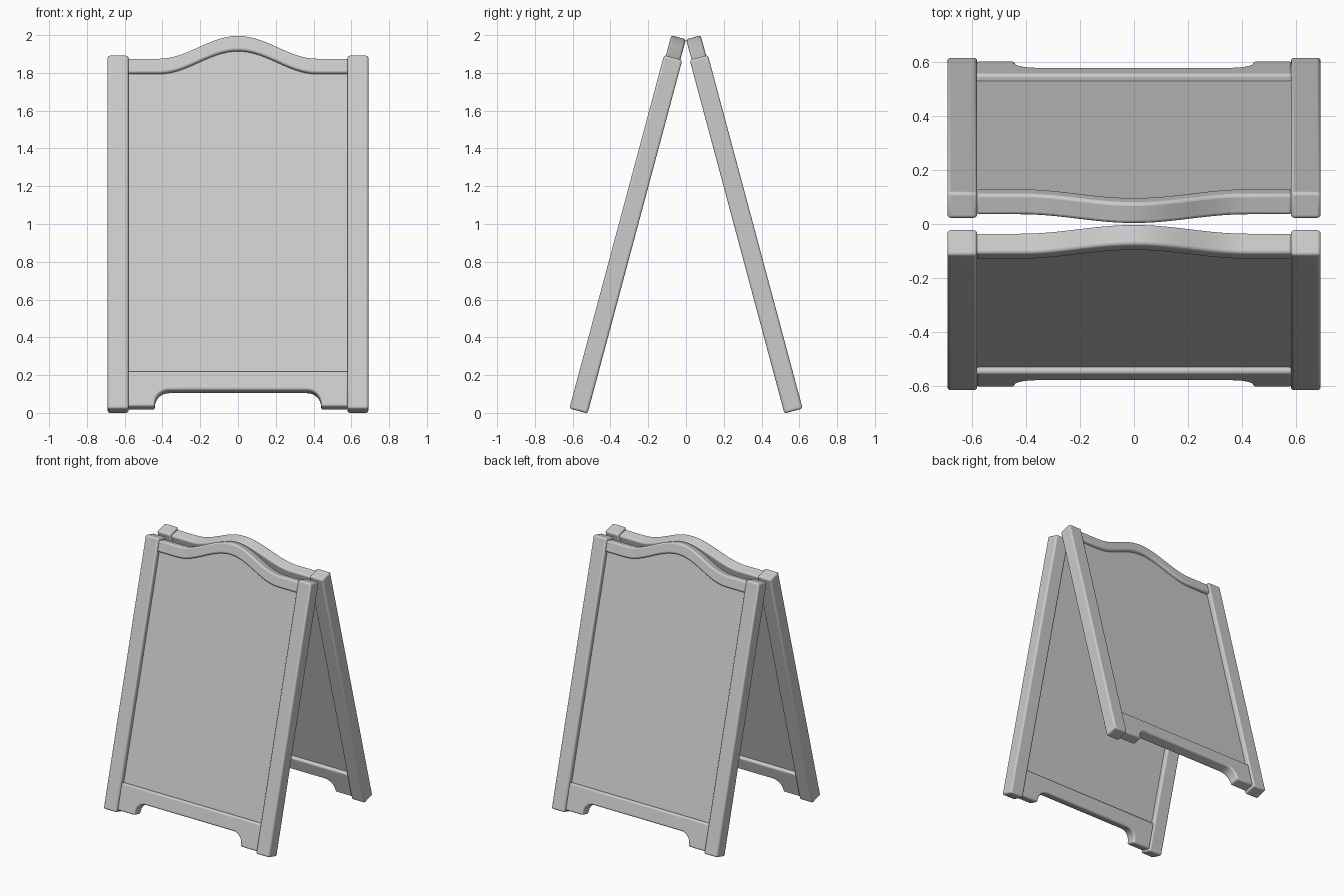
import bpy, bmesh
from math import sin, cos, pi, radians

if "Cube" in bpy.data.objects:
    bpy.data.objects.remove(bpy.data.objects["Cube"])

LEAN = radians(15)
HALF_SPREAD = 0.521


def prism(name, outline, v0, v1, back, bevel=0.012):
    """Extrude an (x, height) outline from depth v0 to v1, then lean it into place."""
    bm = bmesh.new()
    face = bm.faces.new([bm.verts.new((x, -v0, u)) for x, u in outline])
    ext = bmesh.ops.extrude_face_region(bm, geom=[face])
    moved = [g for g in ext["geom"] if isinstance(g, bmesh.types.BMVert)]
    bmesh.ops.translate(bm, verts=moved, vec=(0, v0 - v1, 0))
    bmesh.ops.recalc_face_normals(bm, faces=bm.faces)
    mesh = bpy.data.meshes.new(name)
    bm.to_mesh(mesh)
    bm.free()
    ob = bpy.data.objects.new(name, mesh)
    bpy.context.collection.objects.link(ob)
    ob.location = (0, HALF_SPREAD if back else -HALF_SPREAD, -0.003)
    ob.rotation_euler = (-LEAN, 0, pi if back else 0)
    if bevel:
        mod = ob.modifiers.new("soft_edges", "BEVEL")
        mod.width = bevel
        mod.segments = 3
        mod.limit_method = "ANGLE"
        mod.angle_limit = radians(40)
        mod.use_clamp_overlap = False
    bpy.ops.object.select_all(action="DESELECT")
    ob.select_set(True)
    bpy.context.view_layer.objects.active = ob
    bpy.ops.object.shade_smooth_by_angle(angle=radians(35))
    return ob


def crest(base, half_width):
    """Flat shoulders with a smooth hump in the middle, left to right."""
    n, r, rise = 32, 0.42, 0.125
    xs = [-r + 2 * r * i / n for i in range(n + 1)]
    hump = [(x, base + rise * (1 + cos(pi * x / r)) / 2) for x in xs]
    return [(-half_width, base)] + hump + [(half_width, base)]


# Lower rail outline: two feet joined by an arch with rounded corners
R = 0.075
arc = [(0.44 - R * (1 - cos(a)), 0.03 + R * sin(a))
       for a in (i * pi / 16 for i in range(9))]
right_foot = [(0.44, 0.015)] + arc
left_foot = [(-x, u) for x, u in reversed(right_foot)]
lower = ([(0.585, 0.21), (0.585, 0.015)] + right_foot + left_foot
         + [(-0.585, 0.015), (-0.585, 0.21)])

upper = crest(1.923, 0.585) + crest(1.842, 0.585)[::-1]
board = crest(1.88, 0.6) + [(0.6, 0.15), (-0.6, 0.15)]

for back in (False, True):
    side = "back" if back else "front"
    # Side posts
    for s, label in ((-1, "left"), (1, "right")):
        post = [(s * 0.58, 0), (s * 0.69, 0), (s * 0.69, 1.937), (s * 0.58, 1.937)]
        prism(f"{side}_{label}_post", post, 0, 0.1, back)
    # Rails and the recessed board between them
    prism(f"{side}_top_rail", upper, 0.01, 0.09, back)
    prism(f"{side}_bottom_rail", lower, 0.01, 0.09, back)
    prism(f"{side}_board", board, 0.035, 0.065, back, bevel=0)
